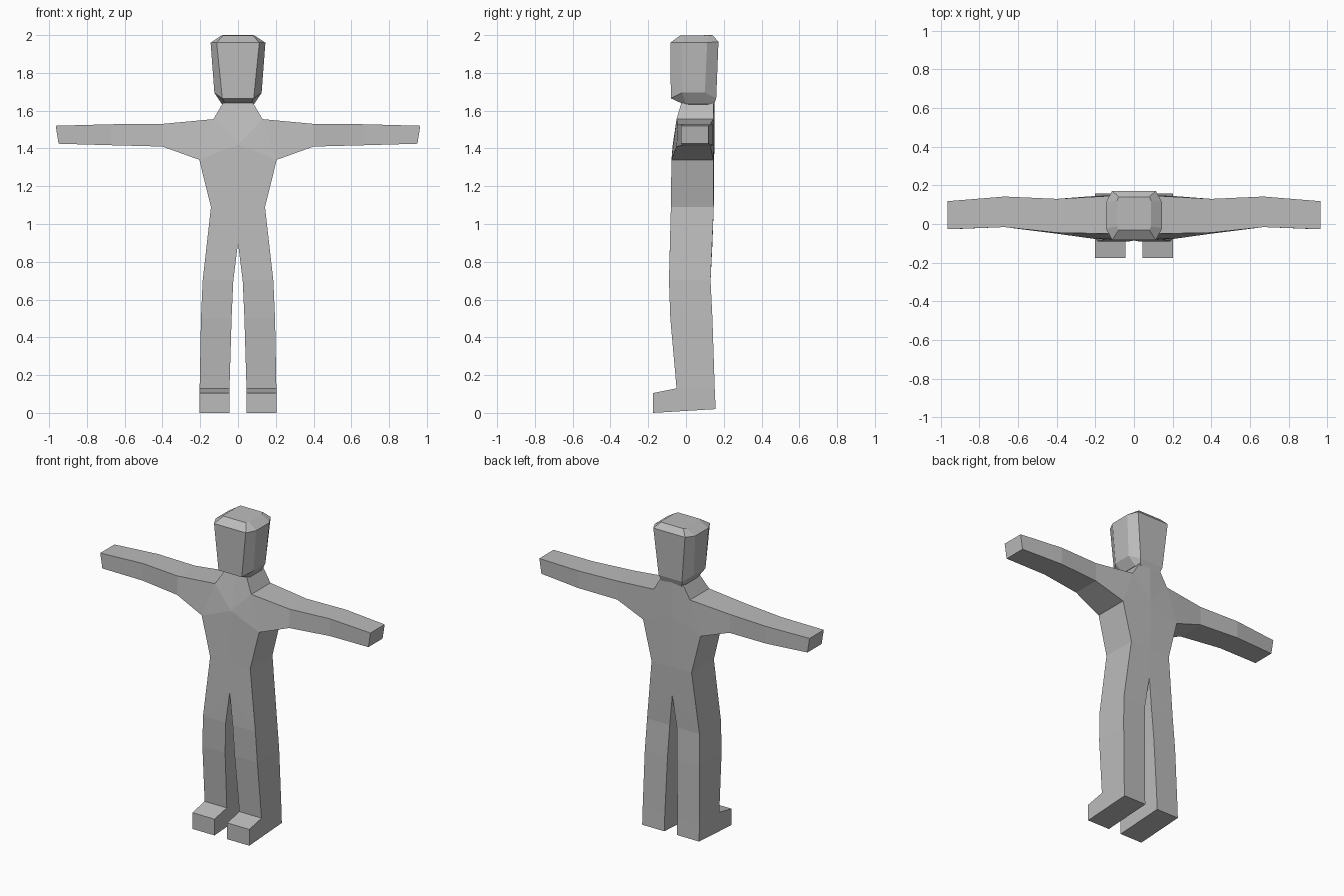
import bpy, bmesh

cube = bpy.data.objects.get("Cube")
if cube:
    bpy.data.objects.remove(cube, do_unlink=True)

grey = bpy.data.materials.new("plain grey")
grey.use_nodes = True
colour = (0.5, 0.5, 0.5, 1)
grey.diffuse_color = colour
grey.node_tree.nodes["Principled BSDF"].inputs["Base Color"].default_value = colour


def finish(name, bm, mirror=False):
    """Turn a bmesh into a flat-shaded grey object, mirrored if asked."""
    bmesh.ops.recalc_face_normals(bm, faces=bm.faces)
    mesh = bpy.data.meshes.new(name)
    bm.to_mesh(mesh)
    bm.free()
    mesh.materials.append(grey)
    obj = bpy.data.objects.new(name, mesh)
    bpy.context.collection.objects.link(obj)
    if mirror:
        obj.modifiers.new("mirror", "MIRROR").use_clip = True
    return obj


# Body: half outline points as x, z, front y, back y
points = {
    "neck_mid": (0, 1.64, -0.025, 0.15),
    "neck": (0.08, 1.64, -0.025, 0.145),
    "shoulder": (0.13, 1.555, -0.05, 0.145),
    "armpit": (0.205, 1.34, -0.077, 0.145),
    "chest": (0, 1.42, -0.07, 0.15),
    "elbow_top": (0.4, 1.53, -0.045, 0.13),
    "elbow_low": (0.4, 1.41, -0.05, 0.13),
    "forearm_top": (0.67, 1.528, -0.016, 0.142),
    "forearm_low": (0.67, 1.417, -0.016, 0.142),
    "hand_top": (0.965, 1.52, -0.027, 0.118),
    "hand_low": (0.95, 1.425, -0.027, 0.118),
    "waist_mid": (0, 1.09, -0.08, 0.147),
    "waist": (0.143, 1.09, -0.08, 0.147),
    "crotch": (0, 0.9, -0.085, 0.14),
    "thigh_in": (0.025, 0.7, -0.09, 0.13),
    "thigh": (0.187, 0.7, -0.09, 0.13),
    "shin_in": (0.034, 0.5, -0.083, 0.14),
    "shin": (0.196, 0.5, -0.083, 0.14),
    "ankle_in": (0.045, 0.13, -0.05, 0.152),
    "ankle": (0.203, 0.13, -0.05, 0.152),
}
panels = [
    "neck_mid neck shoulder chest",
    "shoulder armpit chest",
    "shoulder elbow_top elbow_low armpit",
    "elbow_top forearm_top forearm_low elbow_low",
    "forearm_top hand_top hand_low forearm_low",
    "chest armpit waist waist_mid",
    "waist_mid waist thigh crotch",
    "crotch thigh thigh_in",
    "thigh_in thigh shin shin_in",
    "shin_in shin ankle ankle_in",
]
bm = bmesh.new()
front = {n: bm.verts.new((x, f, z)) for n, (x, z, f, b) in points.items()}
back = {n: bm.verts.new((x, b, z)) for n, (x, z, f, b) in points.items()}
uses = {}
for panel in panels:
    names = panel.split()
    for layer in (front, back):
        bm.faces.new([layer[n] for n in names])
    for a, b in zip(names, names[1:] + names[:1]):
        uses.setdefault(frozenset((a, b)), []).append((a, b))
# Join front and back along the outline, leaving the centre and ankle open
for edges in uses.values():
    a, b = edges[0]
    on_centre = points[a][0] == 0 and points[b][0] == 0
    if len(edges) == 1 and not on_centre and {a, b} != {"ankle", "ankle_in"}:
        bm.faces.new((front[a], front[b], back[b], back[a]))
finish("body", bm, True)

# Feet: side profile swept across the leg width
profile = [(0.152, 0.13), (0.157, 0.02), (-0.175, 0), (-0.175, 0.105), (-0.05, 0.13)]
bm = bmesh.new()
inner = [bm.verts.new((0.045, y, z)) for y, z in profile]
outer = [bm.verts.new((0.203, y, z)) for y, z in profile]
bm.faces.new(inner)
bm.faces.new(outer)
for i in range(len(profile) - 1):
    bm.faces.new((inner[i], inner[i + 1], outer[i + 1], outer[i]))
finish("feet", bm, True)


# Head: stacked eight-sided rings
def ring(bm, half, flat, y0, y1, bevel, z_front, z_side, z_back):
    spots = [(flat, y0, z_front), (half, y0 + bevel, z_side),
             (half, y1 - bevel, z_side), (flat, y1, z_back)]
    spots += [(-x, y, z) for x, y, z in reversed(spots)]
    return [bm.verts.new(s) for s in spots]


bm = bmesh.new()
rings = [
    ring(bm, 0.085, 0.07, -0.03, 0.145, 0.03, 1.642, 1.635, 1.622),
    ring(bm, 0.125, 0.083, -0.08, 0.16, 0.06, 1.665, 1.695, 1.665),
    ring(bm, 0.145, 0.113, -0.083, 0.172, 0.06, 1.96, 1.96, 1.965),
    ring(bm, 0.088, 0.08, -0.032, 0.14, 0.02, 1.997, 1.997, 2.0),
]
bm.faces.new(rings[0])
bm.faces.new(rings[-1])
for low, high in zip(rings, rings[1:]):
    for i in range(8):
        j = (i + 1) % 8
        bm.faces.new((low[i], low[j], high[j], high[i]))
finish("head", bm)
